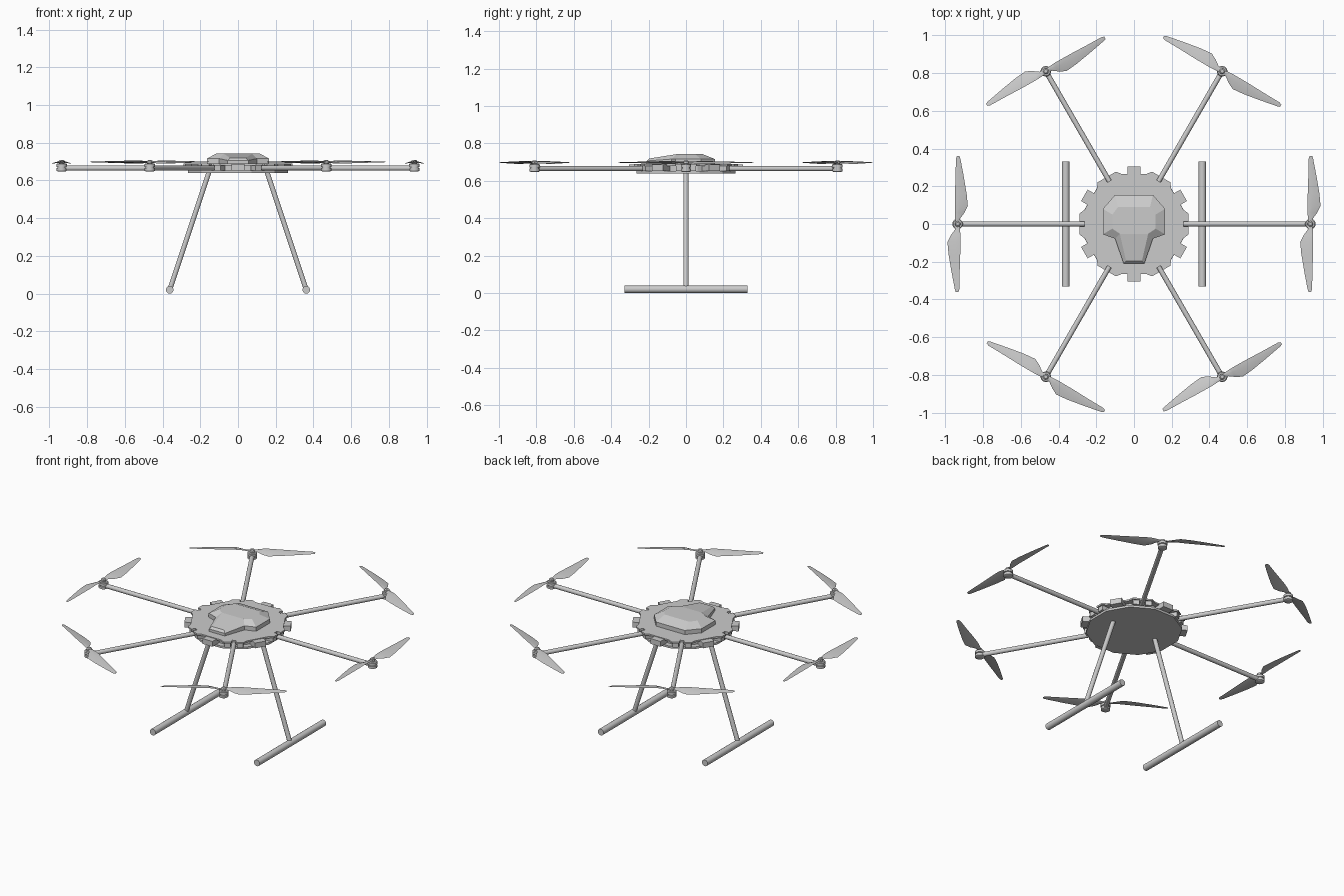
import bpy, bmesh, math
from mathutils import Vector, Matrix

if "Cube" in bpy.data.objects:
    bpy.data.objects.remove(bpy.data.objects["Cube"])

SMOOTH = []


def make(name, verts, faces, mat=None, smooth=False):
    bm = bmesh.new()
    vs = [bm.verts.new(v) for v in verts]
    for f in faces:
        bm.faces.new([vs[i] for i in f])
    bmesh.ops.recalc_face_normals(bm, faces=bm.faces)
    if mat:
        bm.transform(mat)
    me = bpy.data.meshes.new(name)
    bm.to_mesh(me)
    bm.free()
    ob = bpy.data.objects.new(name, me)
    bpy.context.collection.objects.link(ob)
    if smooth:
        SMOOTH.append(ob)
    return ob


def loft(name, rings, mat=None, caps=True, smooth=False):
    n = len(rings[0])
    verts = [p for r in rings for p in r]
    faces = [(k * n + i, k * n + (i + 1) % n, (k + 1) * n + (i + 1) % n, (k + 1) * n + i)
             for k in range(len(rings) - 1) for i in range(n)]
    if caps:
        faces += [list(range(n)), list(range(len(verts) - n, len(verts)))]
    return make(name, verts, faces, mat, smooth)


def prism(name, outline, z0, z1, mat=None):
    return loft(name, [[(x, y, z) for x, y in outline] for z in (z0, z1)], mat)


def lathe(name, profile, mat=None, n=20):
    rings = [[(r * math.cos(2 * math.pi * i / n), r * math.sin(2 * math.pi * i / n), z)
              for i in range(n)] for r, z in profile]
    return loft(name, rings, mat, smooth=True)


def rod(name, a, b, r, n=14):
    a, b = Vector(a), Vector(b)
    d = b - a
    mat = Matrix.Translation(a) @ d.to_track_quat('Z', 'Y').to_matrix().to_4x4()
    return lathe(name, [(r, 0), (r, d.length)], mat, n)


def turn(deg):
    return Matrix.Rotation(math.radians(deg), 4, 'Z')


def rect(x0, x1, h):
    return [(x0, -h), (x1, -h), (x1, h), (x0, h)]


# Hub: bottom plate, core and lobed top plate with a slot at each arm
disc = [(0.275 * math.cos(math.radians(15 + 30 * i)),
         0.275 * math.sin(math.radians(15 + 30 * i))) for i in range(12)]
prism("bottom_plate", disc, 0.639, 0.652)
prism("hub_core", [(x * 0.88, y * 0.88) for x, y in disc], 0.652, 0.682)
lobe = [(0.262, -0.076), (0.288, -0.056), (0.288, -0.012), (0.262, -0.012),
        (0.262, 0.012), (0.288, 0.012), (0.288, 0.056), (0.262, 0.076)]
plate = []
for k in range(6):
    plate += [(turn(60 * k) @ Vector((x, y, 0)))[:2] for x, y in lobe]
prism("top_plate", plate, 0.680, 0.690)

# Canopy: faceted shell with a narrow nose towards the front
base = [(0.10, 0.155), (0.165, 0.08), (0.165, -0.055), (0.10, -0.078), (0.055, -0.21)]
crown = [(0.085, 0.09, 0.742), (0.115, 0.05, 0.742), (0.115, -0.025, 0.742),
         (0.075, -0.052, 0.742), (0.042, -0.197, 0.719)]


def both(half):
    return half + [(-p[0],) + tuple(p[1:]) for p in reversed(half)]


low = [(x, y, 0.689) for x, y in both(base)]
mid = [(x, y, 0.716 if y > -0.2 else 0.706) for x, y in both(base)]
top = both(crown)
faces = [(k * 10 + i, k * 10 + (i + 1) % 10, k * 10 + 10 + (i + 1) % 10, k * 10 + 10 + i)
         for k in range(2) for i in range(10)]
faces += [range(10), [20, 21, 22, 23, 26, 27, 28, 29], [23, 24, 25, 26]]
make("canopy", low + mid + top, faces)

# Propeller blade sections: distance, straight edge, curved edge, thickness, pitch
sections = [(0.0, -0.010, 0.010, 0.010, 0.000), (0.030, -0.013, 0.014, 0.010, 0.003),
            (0.060, -0.015, 0.036, 0.009, 0.007), (0.095, -0.015, 0.054, 0.007, 0.008),
            (0.16, -0.014, 0.048, 0.006, 0.006), (0.25, -0.011, 0.033, 0.004, 0.004),
            (0.345, -0.009, 0.015, 0.003, 0.002), (0.36, -0.004, 0.010, 0.002, 0.001)]
blade = []
for r, a, b, t, p in sections:
    m = a + (b - a) * 0.4
    blade.append([(a, r, p), (m, r, t / 2 + p * 0.2), (b, r, -p), (m, r, -t / 2 + p * 0.2)])

# Six arms, each with clamp, motor and propeller, plus spacer blocks between them
R = 0.935
for k in range(6):
    rot = turn(60 * k)
    end = rot @ Matrix.Translation((R, 0, 0))
    rod(f"arm_{k}", rot @ Vector((0.2, 0, 0.665)), rot @ Vector((R, 0, 0.665)), 0.0135)
    for s in (-1, 1):
        side = rot @ Matrix.Translation((0, 0.036 * s, 0))
        prism(f"arm_clamp_{k}_{s}", rect(0.20, 0.28, 0.018), 0.652, 0.680, side)
    prism(f"spacer_block_{k}", rect(0.22, 0.304, 0.035), 0.653, 0.686, turn(60 * k + 30))
    lathe(f"motor_{k}", [(0.022, 0.648), (0.027, 0.651), (0.027, 0.665), (0.022, 0.667),
                         (0.022, 0.670), (0.028, 0.672), (0.028, 0.686), (0.023, 0.690)], end)
    lathe(f"prop_hub_{k}", [(0.012, 0.689), (0.015, 0.692), (0.015, 0.703), (0.009, 0.708)], end)
    for j in range(2):
        loft(f"prop_blade_{k}_{j}", blade,
             end @ Matrix.Translation((0, 0, 0.698)) @ turn(180 * j), smooth=True)

# Landing gear
for s, side in ((-1, "left"), (1, "right")):
    rod(f"{side}_leg", (0.152 * s, 0, 0.65), (0.362 * s, 0, 0.02), 0.0135)
    rod(f"{side}_skid", (0.362 * s, -0.33, 0.02), (0.362 * s, 0.33, 0.02), 0.02, 16)

# Smooth the round parts while keeping crisp edges
for ob in SMOOTH:
    ob.select_set(True)
bpy.context.view_layer.objects.active = SMOOTH[0]
bpy.ops.object.shade_smooth_by_angle(angle=math.radians(35))
